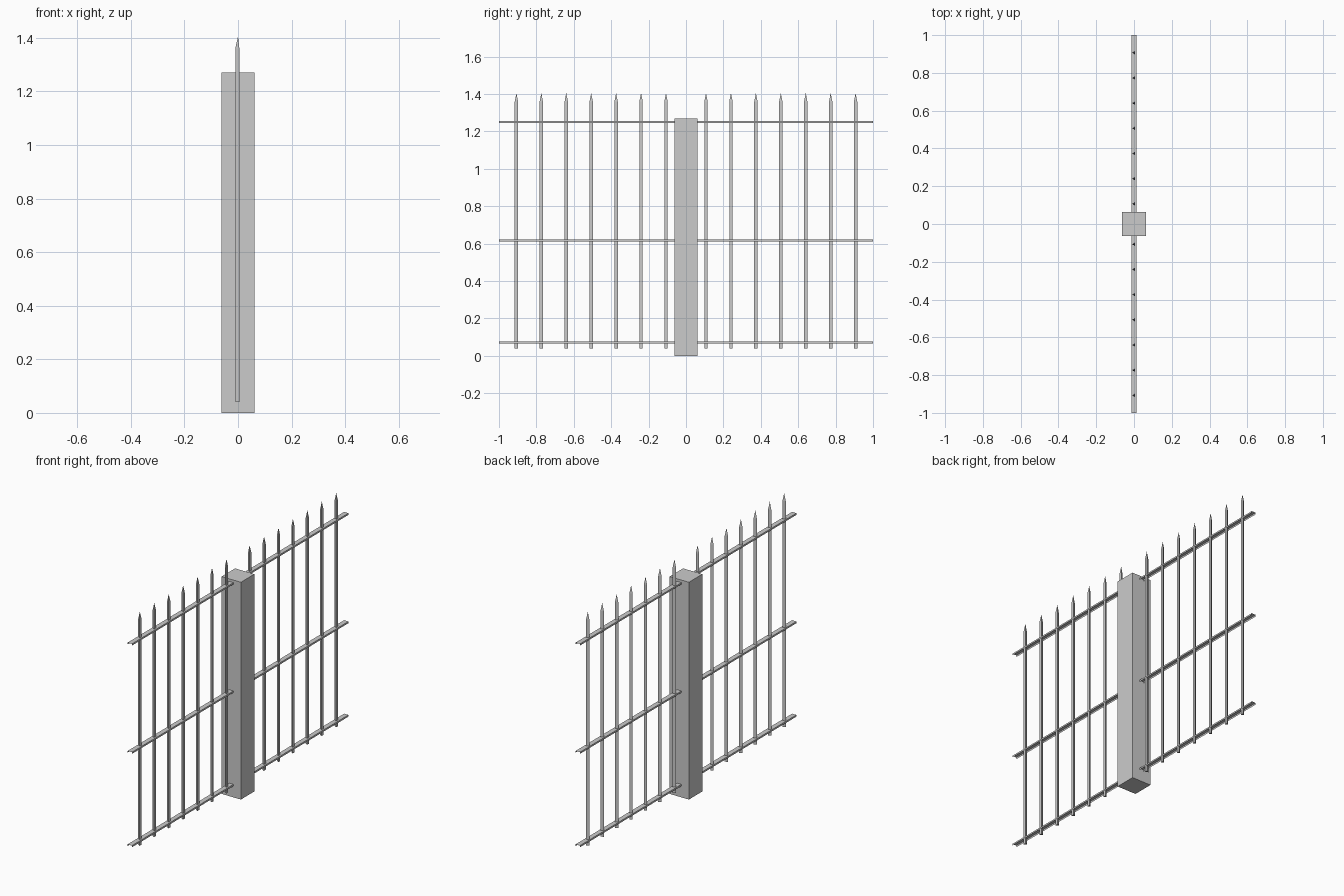
import bpy, bmesh, math

if "Cube" in bpy.data.objects:
    bpy.data.objects.remove(bpy.data.objects["Cube"])

POST_HALF = 0.0625
POST_TOP = 1.27


def make_object(name, bm):
    bmesh.ops.recalc_face_normals(bm, faces=bm.faces)
    mesh = bpy.data.meshes.new(name)
    bm.to_mesh(mesh)
    bm.free()
    obj = bpy.data.objects.new(name, mesh)
    bpy.context.collection.objects.link(obj)
    return obj


def add_post():
    bm = bmesh.new()
    bmesh.ops.create_cube(bm, size=1)
    for v in bm.verts:
        v.co.x *= 2 * POST_HALF
        v.co.y *= 2 * POST_HALF
        v.co.z = (v.co.z + 0.5) * POST_TOP
    make_object("post", bm)


def add_rail(name, z, side, half_width=0.014, half_height=0.005):
    # Open channel facing down, swept from the post to the panel end
    profile = [(-half_width, -half_height), (-half_width, half_height),
               (half_width, half_height), (half_width, -half_height)]
    bm = bmesh.new()
    inner, outer = [[bm.verts.new((x, side * y, z + dz)) for x, dz in profile]
                    for y in (POST_HALF, 1.0)]
    for i in range(3):
        bm.faces.new((inner[i], inner[i + 1], outer[i + 1], outer[i]))
    make_object(name, bm)


def add_picket(name, y, radius=0.0102, bottom=0.04, shoulder=1.36, tip=1.405):
    # Three-sided bar with a pointed tip
    bm = bmesh.new()
    low, high = [[bm.verts.new((radius * math.cos(a), y + radius * math.sin(a), z))
                  for a in (math.pi / 3, math.pi, -math.pi / 3)]
                 for z in (bottom, shoulder)]
    point = bm.verts.new((0, y, tip))
    bm.faces.new(low)
    for i in range(3):
        j = (i + 1) % 3
        bm.faces.new((low[i], low[j], high[j], high[i]))
        bm.faces.new((high[i], high[j], point))
    make_object(name, bm)


add_post()

# Matching fence panels on both sides of the post
for side, label in ((-1, "front"), (1, "back")):
    for part, z in (("bottom", 0.071), ("middle", 0.617), ("top", 1.25)):
        add_rail(f"{label}_{part}_rail", z, side)
    for i in range(7):
        add_picket(f"{label}_picket_{i + 1}", side * (0.107 + i * 0.1333))
